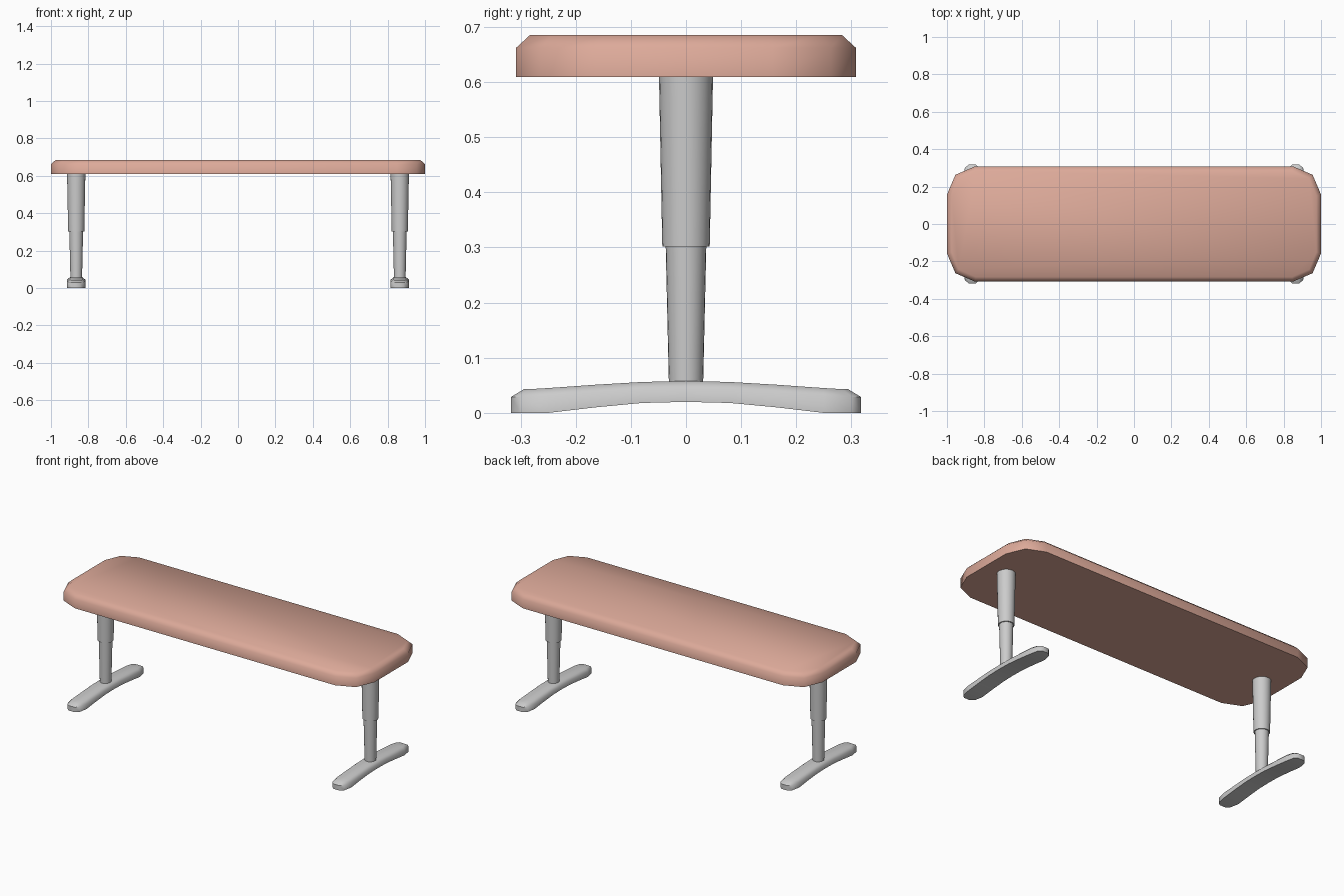
import bpy, math

if "Cube" in bpy.data.objects:
    bpy.data.objects.remove(bpy.data.objects["Cube"])


def make_object(name, verts, faces, colour=None):
    mesh = bpy.data.meshes.new(name)
    mesh.from_pydata(verts, [], faces)
    mesh.update()
    ob = bpy.data.objects.new(name, mesh)
    bpy.context.collection.objects.link(ob)
    if colour:
        mat = bpy.data.materials.new(name + "_colour")
        mat.diffuse_color = colour
        mat.use_nodes = True
        mat.node_tree.nodes["Principled BSDF"].inputs["Base Color"].default_value = mat.diffuse_color
        mesh.materials.append(mat)
    bpy.ops.object.select_all(action='DESELECT')
    ob.select_set(True)
    bpy.context.view_layer.objects.active = ob
    bpy.ops.object.mode_set(mode='EDIT')
    bpy.ops.mesh.select_all(action='SELECT')
    bpy.ops.mesh.normals_make_consistent(inside=False)
    bpy.ops.object.mode_set(mode='OBJECT')
    bpy.ops.object.shade_smooth_by_angle(angle=math.radians(55))
    return ob


def loft(name, rings, colour=None, cap_split=False):
    """Join equal closed rings into a capped solid."""
    n = len(rings[0])
    verts = [p for r in rings for p in r]
    faces = []
    for k in range(len(rings) - 1):
        for i in range(n):
            j = (i + 1) % n
            faces.append((k*n + i, k*n + j, (k+1)*n + j, (k+1)*n + i))
    last = (len(rings) - 1) * n
    for base in (0, last):
        if cap_split:
            faces += [tuple(base + i for i in (0, 1, 2, 5)),
                      tuple(base + i for i in (5, 2, 3, 4))]
        else:
            faces.append(tuple(base + i for i in range(n)))
    return make_object(name, verts, faces, colour)


# Tabletop: rounded rectangle with a chamfered upper rim
def outline(corner, z):
    quarter = [(x, y) for x, y in corner]
    back = quarter[::-1]
    pts = (quarter + [(-x, y) for x, y in back]
           + [(-x, -y) for x, y in quarter] + [(x, -y) for x, y in back])
    return [(x, y, z) for x, y in pts]


outer = [(1.0, 0.157), (0.955, 0.263), (0.85, 0.308)]
inner = [(0.975, 0.15), (0.937, 0.243), (0.845, 0.283)]
loft("tabletop", [outline(outer, 0.609), outline(outer, 0.662),
                  outline(inner, 0.685)], (0.72, 0.40, 0.32, 1))


# Foot stations: y, half width, bottom z, side z, top y, top half width, top z
half = [(0.317, 0.020, 0.0, 0.029, 0.294, 0.014, 0.043),
        (0.300, 0.039, 0.0, 0.029, 0.284, 0.027, 0.043),
        (0.250, 0.049, 0.0, 0.031, 0.250, 0.034, 0.045),
        (0.165, 0.049, 0.010, 0.037, 0.165, 0.034, 0.051),
        (0.080, 0.049, 0.018, 0.043, 0.080, 0.034, 0.056),
        (0.000, 0.049, 0.020, 0.044, 0.000, 0.034, 0.058)]
stations = half + [(-s[0],) + s[1:4] + (-s[4],) + s[5:] for s in half[-2::-1]]


def tube(name, x, z0, r0, z1, r1, sides=24):
    rings = [[(x + r * math.cos(2*math.pi*i/sides),
               r * math.sin(2*math.pi*i/sides), z) for i in range(sides)]
             for z, r in ((z0, r0), (z1, r1))]
    loft(name, rings)


for side, x in (("left", -0.865), ("right", 0.865)):
    # Arched foot
    loft(side + "_foot",
         [[(x - w, y, zb), (x + w, y, zb), (x + w, y, zs),
           (x + wt, yt, zt), (x - wt, yt, zt), (x - w, y, zs)]
          for y, w, zb, zs, yt, wt, zt in stations], cap_split=True)
    # Telescopic leg
    tube(side + "_lower_leg", x, 0.05, 0.031, 0.31, 0.037)
    tube(side + "_upper_leg", x, 0.302, 0.043, 0.611, 0.049)
